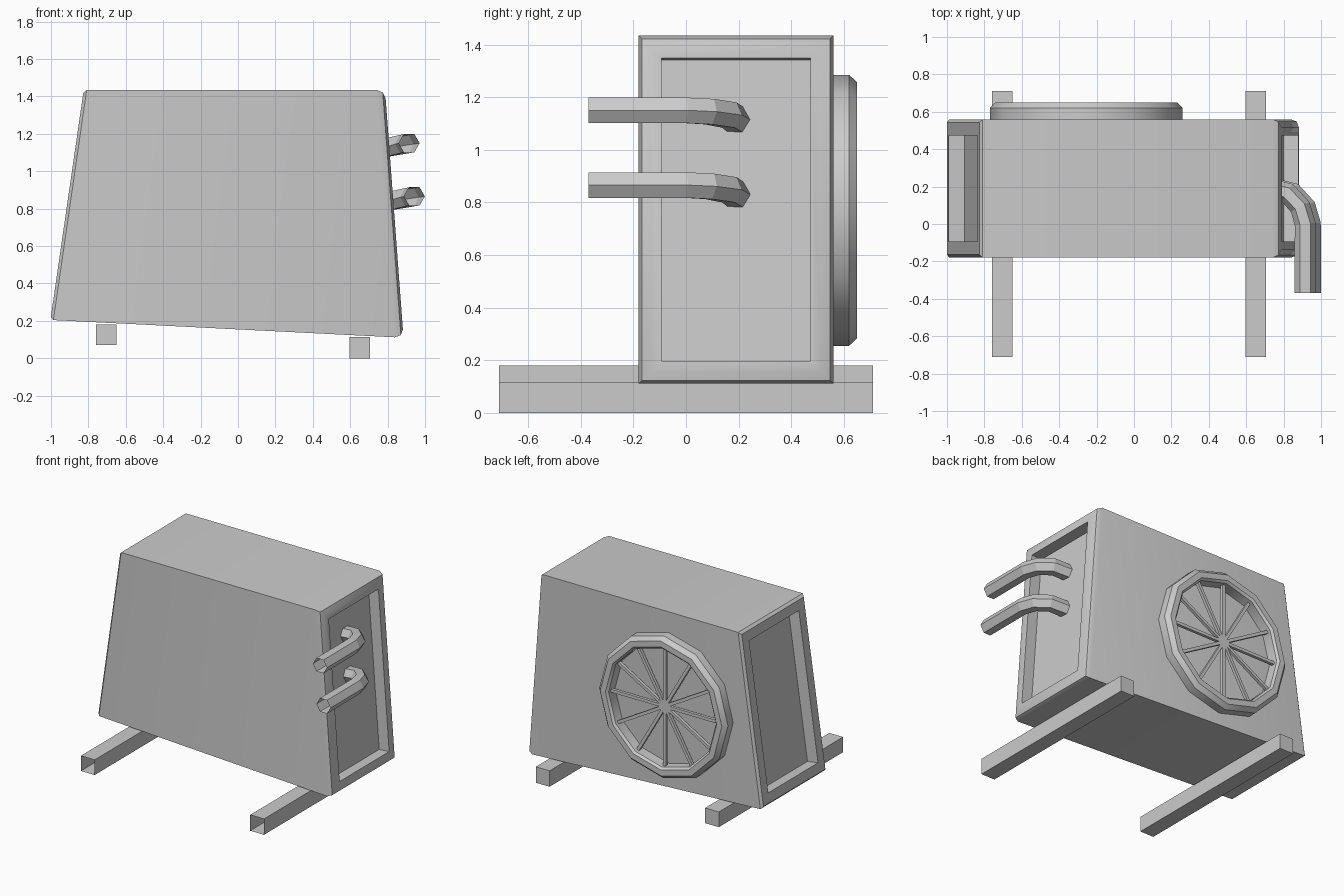
import bpy, bmesh
from math import sin, cos, pi, radians
from mathutils import Vector, Matrix

if "Cube" in bpy.data.objects:
    bpy.data.objects.remove(bpy.data.objects["Cube"])


def finish(name, bm, smooth=False):
    bmesh.ops.recalc_face_normals(bm, faces=bm.faces)
    me = bpy.data.meshes.new(name)
    bm.to_mesh(me)
    bm.free()
    ob = bpy.data.objects.new(name, me)
    bpy.context.collection.objects.link(ob)
    if smooth:
        bpy.ops.object.select_all(action='DESELECT')
        bpy.context.view_layer.objects.active = ob
        ob.select_set(True)
        bpy.ops.object.shade_smooth_by_angle(angle=radians(35))
    return ob


def bridge(bm, rings, closed=False):
    n = len(rings[0])
    pairs = list(zip(rings, rings[1:]))
    if closed:
        pairs.append((rings[-1], rings[0]))
    for a, b in pairs:
        for i in range(n):
            j = (i + 1) % n
            bm.faces.new((a[i], a[j], b[j], b[i]))


# Casing: skewed box with softened ends
bm = bmesh.new()
outline = [(-1.003, 0.205), (0.885, 0.11), (0.786, 1.435), (-0.825, 1.435)]
rings = [[bm.verts.new((x, y, z)) for x, z in outline] for y in (-0.18, 0.56)]
bridge(bm, rings)
for r in rings:
    bm.faces.new(r)
bmesh.ops.recalc_face_normals(bm, faces=bm.faces)


def end_face(s):
    return max(bm.faces, key=lambda f: s * f.normal.x)


# Recessed panels in both ends: (side, bevel, segments, rim, depth)
for s, bev, seg, rim, depth in ((1, 0.045, 2, 0.042, 0.08), (-1, 0.016, 1, 0.07, 0.085)):
    bmesh.ops.bevel(bm, geom=list(end_face(s).edges), offset=bev, segments=seg,
                    profile=0.5, affect='EDGES')
    bm.normal_update()
    f = end_face(s)
    n = f.normal.copy()
    bmesh.ops.inset_region(bm, faces=[f], thickness=rim, use_even_offset=True)
    new = bmesh.ops.extrude_discrete_faces(bm, faces=[f])['faces'][0]
    bmesh.ops.translate(bm, verts=new.verts, vec=-n * depth)
finish("casing", bm, True)

# Fan guard ring on the back
FX, FZ = -0.255, 0.77
profile = [(0.515, 0.555), (0.515, 0.62), (0.487, 0.65), (0.445, 0.65), (0.43, 0.635), (0.43, 0.555)]
bm = bmesh.new()
rings = [[bm.verts.new((FX + r * sin(k * pi / 6), y, FZ + r * cos(k * pi / 6)))
          for k in range(12)] for r, y in profile]
bridge(bm, rings)
finish("fan_ring", bm, True)

# Fan guard spokes
bm = bmesh.new()
for k in range(12):
    m = (Matrix.Translation((FX, 0.6, FZ)) @ Matrix.Rotation(k * pi / 6, 4, 'Y')
         @ Matrix.Translation((0, 0, 0.215)) @ Matrix.Diagonal((0.022, 0.022, 0.43, 1)))
    bmesh.ops.create_cube(bm, size=1, matrix=m)
finish("fan_spokes", bm)

# Mounting rails, open at the front end
for name, x, z in (("left_rail", -0.705, 0.125), ("right_rail", 0.65, 0.0575)):
    bm = bmesh.new()
    h = 0.0575 if x > 0 else 0.055
    rings = [[bm.verts.new((x + a * 0.055, y, z + b * h))
              for a, b in ((-1, -1), (1, -1), (1, 1), (-1, 1))] for y in (-0.71, 0.71)]
    bridge(bm, rings)
    bm.faces.new(rings[1])
    finish(name, bm)

# Hexagonal refrigerant pipes, bent out of the right panel, open ended
path = [(0.943, -0.37, 0.866), (0.943, 0.0, 0.866), (0.917, 0.09, 0.861),
        (0.85, 0.165, 0.848), (0.74, 0.19, 0.83)]
for name, off in (("lower_pipe", (0, 0, 0)), ("upper_pipe", (-0.028, 0, 0.284))):
    pts = [Vector(p) + Vector(off) for p in path]
    bm = bmesh.new()
    rings = []
    for i, p in enumerate(pts):
        t = Vector()
        if i:
            t += (p - pts[i - 1]).normalized()
        if i < len(pts) - 1:
            t += (pts[i + 1] - p).normalized()
        t.normalize()
        side = t.cross(Vector((0, 0, 1))).normalized()
        up = side.cross(t)
        rings.append([bm.verts.new(p + 0.056 * (side * cos(k * pi / 3) + up * sin(k * pi / 3)))
                      for k in range(6)])
    bridge(bm, rings)
    finish(name, bm)
